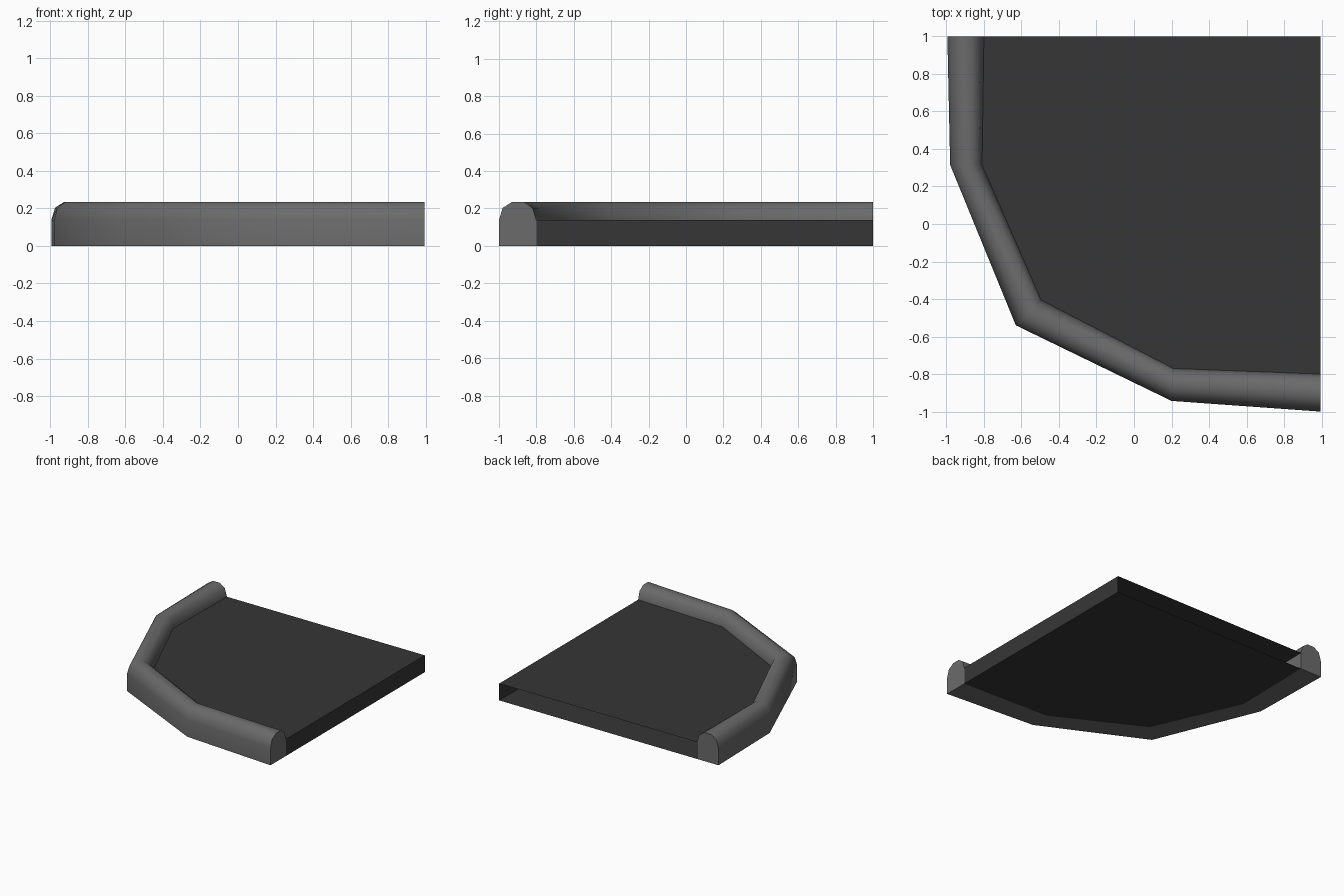
import bpy
import bmesh
import math
from mathutils import Vector

cube = bpy.data.objects.get("Cube")
if cube:
    bpy.data.objects.remove(cube, do_unlink=True)


def make_material(name, value):
    mat = bpy.data.materials.new(name)
    mat.use_nodes = True
    colour = (value, value, value, 1)
    mat.diffuse_color = colour
    mat.node_tree.nodes["Principled BSDF"].inputs["Base Color"].default_value = colour
    return mat


def finish(bm, name, mat):
    mesh = bpy.data.meshes.new(name)
    bm.to_mesh(mesh)
    bm.free()
    mesh.materials.append(mat)
    obj = bpy.data.objects.new(name, mesh)
    bpy.context.collection.objects.link(obj)
    return obj


kerb_grey = make_material("kerb grey", 0.147)
asphalt = make_material("dark asphalt", 0.037)

# Plan outlines of the kerb, from the back end round to the left end
outer = [(-0.995, 1), (-0.98, 0.315), (-0.63, -0.54), (0.2, -0.943), (0.995, -1)]
inner = [(-0.80, 1), (-0.81, 0.315), (-0.495, -0.405), (0.21, -0.77), (0.995, -0.80)]
SLAB_TOP = 0.138

# Kerb cross-section: fraction from outer to inner edge, height
profile = [(0, 0), (0, 0.138), (0.1, 0.203), (0.35, 0.235),
           (0.67, 0.235), (0.9, 0.203), (1, 0.138), (1, 0)]

# Rounded kerb swept along the two outlines
bm = bmesh.new()
rings = []
for a, b in zip(outer, inner):
    rings.append([bm.verts.new((*Vector(a).lerp(Vector(b), t), z)) for t, z in profile])
n = len(profile)
for r, s in zip(rings, rings[1:]):
    for i in range(n):
        j = (i + 1) % n
        bm.faces.new((r[i], r[j], s[j], s[i]))
bm.faces.new(rings[0])
bm.faces.new(rings[-1])
bmesh.ops.recalc_face_normals(bm, faces=bm.faces)
kerb = finish(bm, "kerb", kerb_grey)

bpy.ops.object.select_all(action='DESELECT')
kerb.select_set(True)
bpy.context.view_layer.objects.active = kerb
bpy.ops.object.shade_smooth_by_angle(angle=math.radians(50))

# Road slab: top, underside and left side, open at the back
plan = inner + [(0.995, 1)]
bm = bmesh.new()
top = [bm.verts.new((x, y, SLAB_TOP)) for x, y in plan]
bottom = [bm.verts.new((x, y, 0)) for x, y in plan]
bm.faces.new(top)
bm.faces.new(bottom[::-1])
bm.faces.new((top[-2], bottom[-2], bottom[-1], top[-1]))
finish(bm, "road_slab", asphalt)
